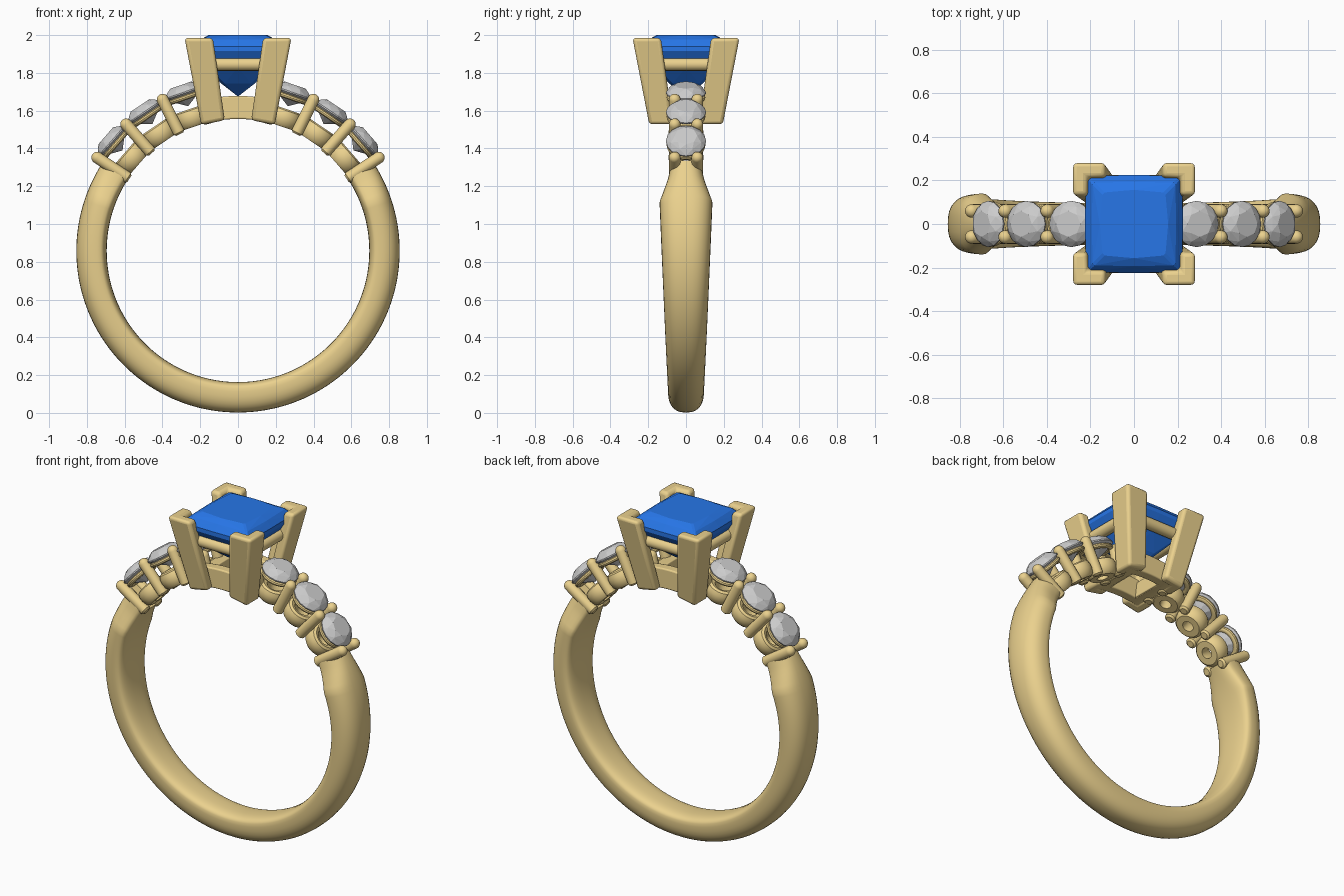
import bpy, bmesh
from math import sin, cos, pi, radians, sqrt
from mathutils import Matrix, Vector

if "Cube" in bpy.data.objects:
    bpy.data.objects.remove(bpy.data.objects["Cube"])

CZ, RI, RO = 0.858, 0.695, 0.856      # ring centre height, inner and outer radius


def material(name, color):
    m = bpy.data.materials.new(name)
    m.diffuse_color = color
    m.use_nodes = True
    m.node_tree.nodes["Principled BSDF"].inputs["Base Color"].default_value = m.diffuse_color
    return m


GOLD = material("gold", (0.83, 0.64, 0.27, 1))
BLUE = material("blue_gem", (0.02, 0.18, 0.80, 1))


def finish(bm, name, mat=None, smooth=True, bevel=0, angle=35):
    bmesh.ops.recalc_face_normals(bm, faces=bm.faces)
    me = bpy.data.meshes.new(name)
    bm.to_mesh(me)
    bm.free()
    if mat:
        me.materials.append(mat)
    if smooth:
        me.shade_smooth()
        me.set_sharp_from_angle(angle=radians(angle))
    ob = bpy.data.objects.new(name, me)
    bpy.context.collection.objects.link(ob)
    if bevel:
        b = ob.modifiers.new("bevel", 'BEVEL')
        b.width, b.segments = bevel, 3
    return ob


def loft(name, rings, mat, closed=False, caps=True, bevel=0):
    """Skin a list of closed point loops."""
    bm = bmesh.new()
    vs = [[bm.verts.new(p) for p in r] for r in rings]
    n = len(vs[0])
    pairs = list(zip(vs, vs[1:])) + ([(vs[-1], vs[0])] if closed else [])
    for a, b in pairs:
        for i in range(n):
            j = (i + 1) % n
            bm.faces.new((a[i], a[j], b[j], b[i]))
    if caps and not closed:
        bm.faces.new(vs[0])
        bm.faces.new(vs[-1])
    return finish(bm, name, mat, bevel=bevel)


def polar(r, deg, y):
    a = radians(deg)
    return Vector((r * cos(a), y, CZ + r * sin(a)))


def radial(deg, y=0):
    """Frame on the ring axis whose z points outward at the given angle."""
    return Matrix.Translation((0, y, CZ)) @ Matrix.Rotation(radians(90 - deg), 4, 'Y')


def lathe(name, profile, frame, closed=False, n=28):
    rings = [[frame @ Vector((r * cos(2 * pi * i / n), r * sin(2 * pi * i / n), z))
              for i in range(n)] for r, z in profile]
    return loft(name, rings, GOLD, closed)


def hull_gem(name, points, mat=None):
    bm = bmesh.new()
    for p in points:
        bm.verts.new(p)
    bmesh.ops.convex_hull(bm, input=bm.verts)
    return finish(bm, name, mat, smooth=False)


# Band: domed section, wider at the shoulders, pinched at the ends
def half_width(deg):
    if deg < 20:
        return 0.09 + 0.05 * min(1, (0.858 + 0.77 * sin(radians(deg))) / 1.12) ** 0.9
    if deg < 29:
        return 0.14 - 0.042 * (deg - 20) / 9
    return 0.098 - 0.012 * (deg - 29) / 5


def section(deg):
    d = deg if deg >= -90 else -180 - deg
    w, pts = half_width(d), []
    mid = RI + 0.05
    for i in range(32):
        t = 2 * pi * i / 32
        c, s = cos(t), sin(t)
        y = w * (abs(c) ** 0.8) * (1 if c > 0 else -1)
        h = (RO - mid) * abs(s) ** 0.85 if s > 0 else -0.05 * abs(s) ** 0.6
        pts.append(polar(mid + h, deg, y))
    return pts


steps = 124
loft("band", [section(-214 + 248 * i / steps) for i in range(steps + 1)], GOLD)


# Round side stones with their seats
def round_gem(name, frame):
    def ring(r, z, n, off=0):
        return [frame @ Vector((r * cos(2 * pi * (i + off) / n), r * sin(2 * pi * (i + off) / n), z))
                for i in range(n)]
    R = 0.106
    hull_gem(name, ring(R * .56, .928, 8) + ring(R * .82, .912, 8, .5) + ring(R, .888, 16)
             + ring(R, .881, 16) + ring(R * .5, .842, 8, .5) + [frame @ Vector((0, 0, .81))])


for side in ("right", "left"):
    for k, deg in enumerate((41, 56, 71)):
        a = deg if side == "right" else 180 - deg
        f = radial(a)
        tag = f"{side}_{k + 1}"
        round_gem(f"side_stone_{tag}", f)
        lathe(f"seat_cup_{tag}", [(.032, .697), (.07, .697), (.085, .712), (.092, .74), (.092, .765),
                                  (.084, .785), (.07, .793), (.05, .785), (.034, .75)], f, closed=True)
        lathe(f"seat_ring_{tag}", [(.086 + .017 * cos(t * pi / 5), .858 + .014 * sin(t * pi / 5))
                                   for t in range(10)], f, closed=True)
    # Round-tipped prong pins between the stones
    for k, deg in enumerate((33.5, 48.5, 63.5, 77)):
        a = deg if side == "right" else 180 - deg
        for end, y in (("front", -.06), ("back", .06)):
            q = .031
            top = .925 if k < 3 else .88
            prof = [(.02, .69), (q, .70)] + [(q * cos(t * pi / 12), top - q + q * sin(t * pi / 12))
                                             for t in range(6)] + [(.002, top)]
            lathe(f"pin_{side}_{end}_{k + 1}", prof, radial(a, y), n=16)


# L-shaped corner prongs, base cut to the finger hole
def ell(o, leg, t):
    return [(o, o), (o - leg, o), (o - leg, o - t), (o - t, o - t), (o - t, o - leg), (o, o - leg)]


for sx, nx in ((1, "right"), (-1, "left")):
    for sy, ny in ((1, "back"), (-1, "front")):
        low = [(sx * x, sy * y, CZ + sqrt(RI ** 2 - x * x)) for x, y in ell(.195, .125, .06)]
        high = [(sx * x, sy * y, 1.985) for x, y in ell(.283, .15, .066)]
        loft(f"corner_prong_{ny}_{nx}", [low, high], GOLD, bevel=.018)


# Gallery rail: four round bars under the centre stone
for i in range(4):
    f = (Matrix.Rotation(i * pi / 2, 4, 'Z') @ Matrix.Translation((.192, 0, 1.845))
         @ Matrix.Rotation(pi / 2, 4, 'X'))
    lathe(f"gallery_bar_{i + 1}", [(.034, -.19), (.034, .19)], f, n=16)


# Curved base frame below the head
def arc_block(name, a0, a1, r0, r1, y0, y1):
    loft(name, [[polar(r, a0 + (a1 - a0) * i / 12, y)
                 for r, y in ((r0, y0), (r1, y0), (r1, y1), (r0, y1))] for i in range(13)], GOLD, bevel=.008)


arc_block("base_rail_front", 77, 103, RI + .003, .82, -.15, -.09)
arc_block("base_rail_back", 77, 103, RI + .003, .82, .09, .15)
arc_block("base_cross_right", 77, 83, RI + .003, .80, -.12, .12)
arc_block("base_cross_left", 97, 103, RI + .003, .80, -.12, .12)


# Square centre stone
def square(h, z, cut=0.0, bulge=0.0):
    pts = []
    for sx in (1, -1):
        for sy in (1, -1):
            pts += [(sx * h, sy * (h - cut), z), (sx * (h - cut), sy * h, z)]
    if bulge:
        pts += [(h + bulge, 0, z), (-h - bulge, 0, z), (0, h + bulge, z), (0, -h - bulge, z)]
    return pts


hull_gem("centre_stone", square(.145, 2.0, .01, .012) + square(.19, 1.978, .01, .004)
         + square(.222, 1.94, .006, .003) + square(.222, 1.915, .006, .003)
         + square(.165, 1.83, .01, .006) + square(.09, 1.745, .02) + [(0, 0, 1.675)], BLUE)
